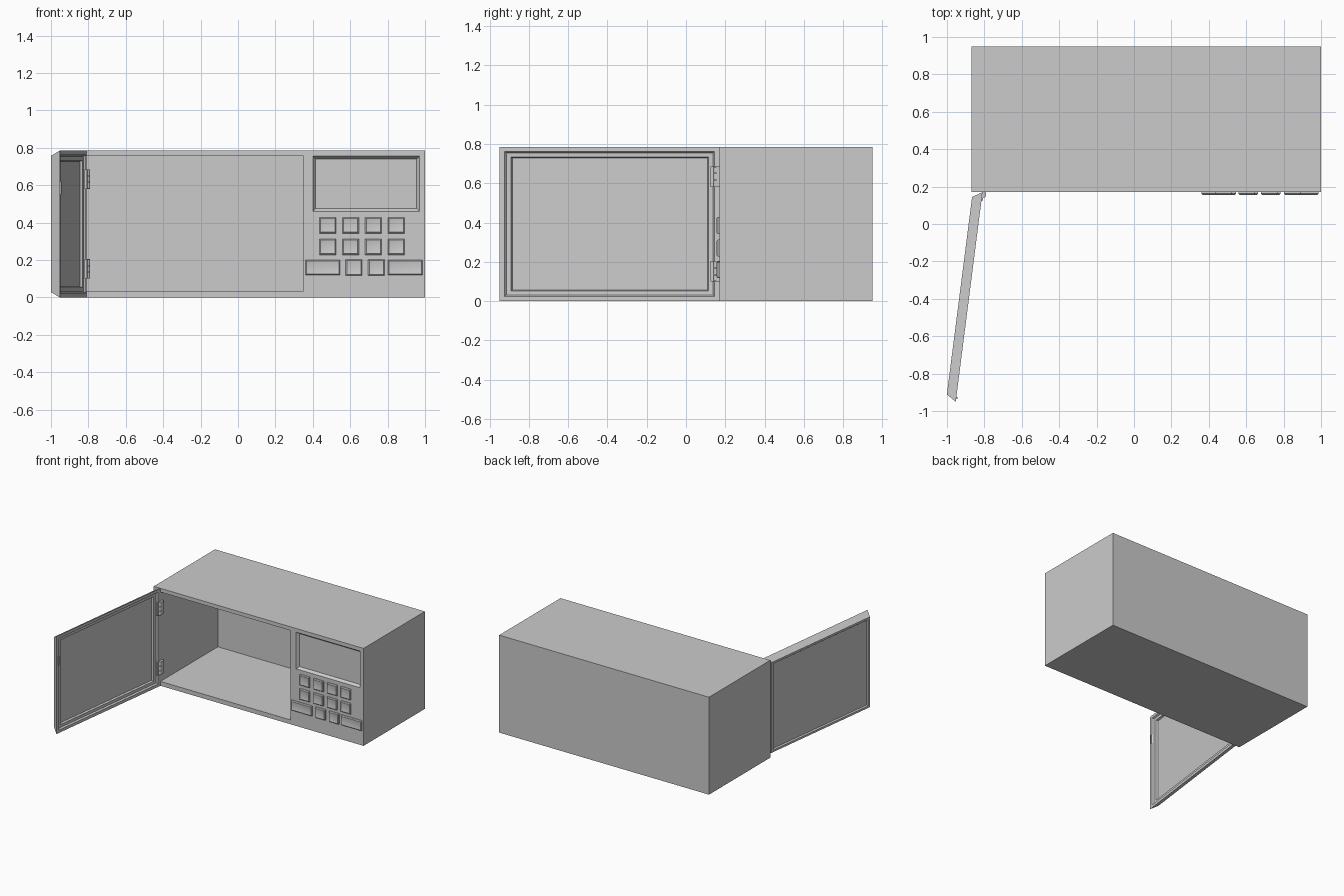
import bpy, bmesh, math
from mathutils import Matrix, Vector

if "Cube" in bpy.data.objects:
    bpy.data.objects.remove(bpy.data.objects["Cube"])


def ring_solid(name, rings, matrix=Matrix()):
    """Skin rectangles (a0, a1, z0, z1, depth) into a closed solid: a -> x, depth -> y."""
    bm = bmesh.new()
    loops = []
    for a0, a1, z0, z1, d in rings:
        pts = [(a0, d, z0), (a1, d, z0), (a1, d, z1), (a0, d, z1)]
        loops.append([bm.verts.new(matrix @ Vector(p)) for p in pts])
    for l, m in zip(loops, loops[1:]):
        for i in range(4):
            j = (i + 1) % 4
            bm.faces.new((l[i], l[j], m[j], m[i]))
    bm.faces.new(loops[0])
    bm.faces.new(loops[-1])
    bmesh.ops.recalc_face_normals(bm, faces=bm.faces)
    me = bpy.data.meshes.new(name)
    bm.to_mesh(me)
    bm.free()
    ob = bpy.data.objects.new(name, me)
    bpy.context.collection.objects.link(ob)
    return ob


def box(name, x0, x1, y0, y1, z0, z1, matrix=Matrix()):
    return ring_solid(name, [(x0, x1, z0, z1, y0), (x0, x1, z0, z1, y1)], matrix)


def cut(ob, cutter):
    mod = ob.modifiers.new(cutter.name, 'BOOLEAN')
    mod.operation = 'DIFFERENCE'
    mod.solver = 'EXACT'
    mod.object = cutter
    bpy.context.view_layer.objects.active = ob
    bpy.ops.object.modifier_apply(modifier=mod.name)
    bpy.data.objects.remove(cutter)


FRONT = 0.17

# Oven casing with open cooking cavity and recessed display
body = box("oven_body", -0.87, 1.0, FRONT, 0.95, 0, 0.785)
cut(body, box("cavity_cutter", -0.81, 0.35, 0.0, 0.90, 0.035, 0.755))
cut(body, ring_solid("display_cutter", [
    (0.385, 0.985, 0.445, 0.77, FRONT - 0.02),
    (0.415, 0.955, 0.475, 0.74, FRONT + 0.02)]))


# Keypad buttons with bevelled edges
def key(name, cx, cz, w, h=0.085):
    rings = []
    for inset, d in ((0, 0.005), (0, -0.008), (0.006, -0.014), (0.012, -0.012)):
        rings.append((cx - w / 2 + inset, cx + w / 2 - inset,
                      cz - h / 2 + inset, cz + h / 2 - inset, FRONT + d))
    ring_solid(name, rings)


for r, z in enumerate((0.385, 0.27)):
    for c in range(4):
        key(f"number_key_{r}_{c}", 0.48 + 0.122 * c, z, 0.088)
key("cancel_key", 0.453, 0.16, 0.185, 0.08)
key("number_key_2_0", 0.62, 0.16, 0.088)
key("number_key_2_1", 0.74, 0.16, 0.088)
key("cook_key", 0.895, 0.16, 0.185, 0.08)

# Open door: local x runs away from the hinge, local y is outward thickness
start, end = Vector((-0.81, 0.17, 0)), Vector((-0.953, -0.95, 0))
u = (end - start).normalized()
n = Vector((u.y, -u.x, 0))
L = (end - start).length
door_m = Matrix(((u.x, n.x, 0, start.x), (u.y, n.y, 0, start.y), (0, 0, 1, 0), (0, 0, 0, 1)))
profile = [(0.064, 0.028), (0.058, 0.014), (0.034, 0.012), (0.026, 0.0), (0.0, 0.0),
           (0.032, 0.052), (0.05, 0.052), (0.058, 0.042)]
ring_solid("door", [(i, L - i, i * 0.9, 0.785 - i * 0.9, t) for i, t in profile], door_m)

# Door latch strip on the free edge
box("door_latch", L - 0.026, L - 0.016, -0.006, 0.004, 0.55, 0.62, door_m)

# Hinges: leaf plates plus a three-knuckle barrel
for k, z0 in enumerate((0.10, 0.58)):
    box(f"hinge_{k}_leaf_body", -0.812, -0.792, 0.155, 0.19, z0, z0 + 0.105)
    box(f"hinge_{k}_leaf_door", 0.012, 0.045, -0.008, 0.004, z0, z0 + 0.105, door_m)
    for i in range(3):
        bpy.ops.mesh.primitive_cylinder_add(vertices=16, radius=0.011, depth=0.032,
                                            location=(-0.802, 0.152, z0 + 0.0175 + 0.035 * i))
        bpy.context.object.name = f"hinge_{k}_knuckle_{i}"

# Smooth shading with sharp edges kept
for ob in bpy.context.scene.objects:
    ob.select_set(True)
bpy.context.view_layer.objects.active = body
bpy.ops.object.shade_smooth_by_angle(angle=math.radians(35))
